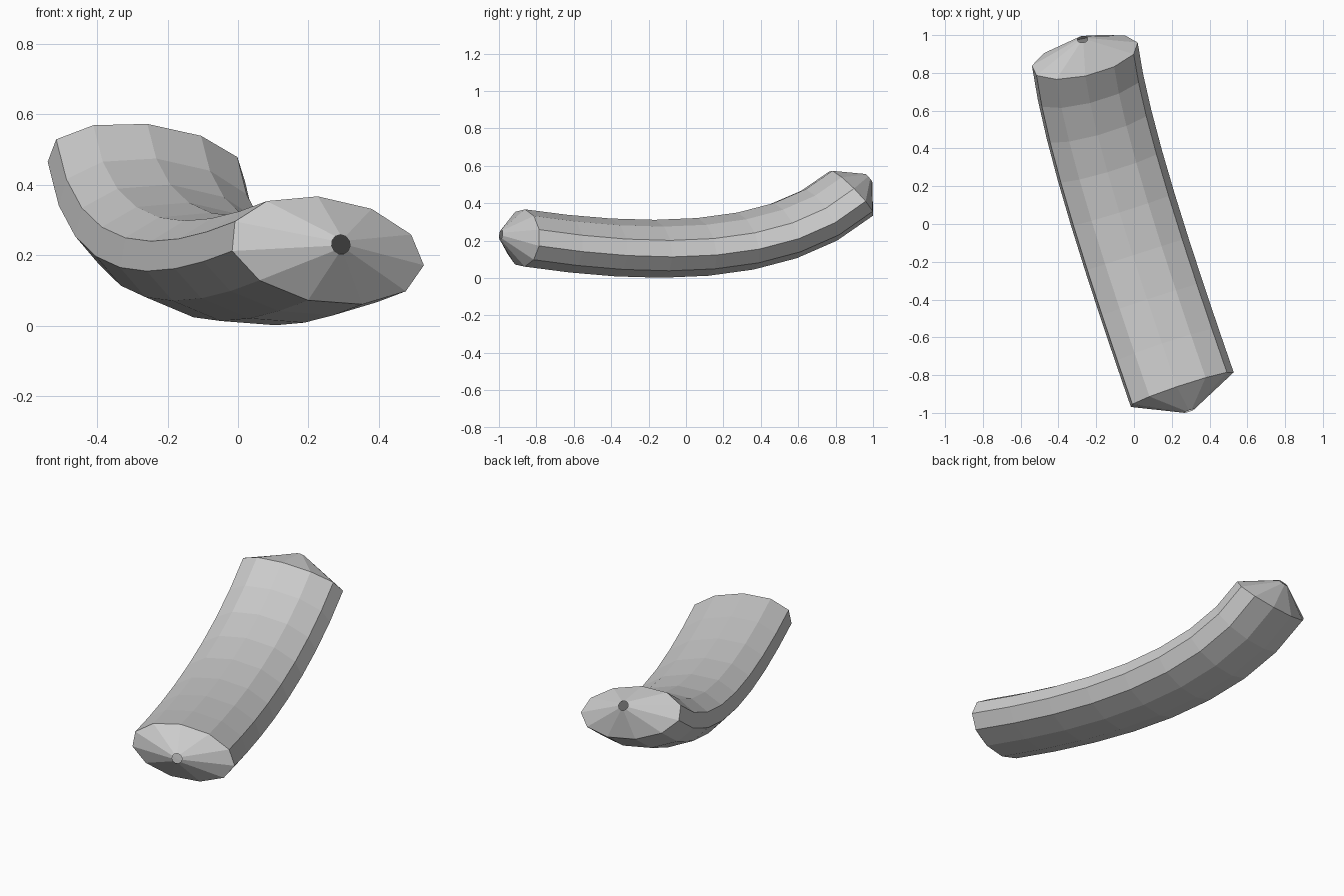
import bpy
import bmesh
from math import cos, sin, tau
from mathutils import Vector

cube = bpy.data.objects.get("Cube")
if cube:
    bpy.data.objects.remove(cube, do_unlink=True)

SIDES = 11          # sides of the oval section
SEGMENTS = 8        # steps along the bend
WIDE, THICK = 0.293, 0.152
CAP, HOLE = 0.123, 0.028

# Centre line, as a cubic curve bending upward toward the back
start = Vector((0.252, -0.875, 0.214))
end = Vector((-0.26, 0.885, 0.455))
start_dir = Vector((-0.325, 0.935, -0.138)).normalized()
end_dir = Vector((-0.10, 0.75, 0.65)).normalized()
handle_a = start + start_dir * 0.65
handle_b = end - end_dir * 0.55

# Direction of the oval's long axis at each end
start_wide = Vector((0.276, 0.089, -0.042))
end_wide = Vector((0.280, 0.075, -0.045))


def centre(t):
    s = 1 - t
    return start * s**3 + handle_a * 3 * s * s * t + handle_b * 3 * s * t * t + end * t**3


def direction(t):
    s = 1 - t
    d = (handle_a - start) * s * s + (handle_b - handle_a) * 2 * s * t + (end - handle_b) * t * t
    return d.normalized()


def add_ring(bm, t, wide, thick, offset=0.0):
    """Oval ring of vertices square to the centre line."""
    along = direction(t)
    axis = start_wide.lerp(end_wide, t)
    axis = (axis - along * axis.dot(along)).normalized()
    up = axis.cross(along)
    middle = centre(t) + along * offset
    return [bm.verts.new(middle + axis * wide * cos(k * tau / SIDES) + up * thick * sin(k * tau / SIDES))
            for k in range(SIDES)]


bm = bmesh.new()

# Front cone, bent body, back cone, with a small open hole at each tip
rings = [add_ring(bm, 0, HOLE, HOLE, -CAP)]
rings += [add_ring(bm, i / SEGMENTS, WIDE, THICK) for i in range(SEGMENTS + 1)]
rings.append(add_ring(bm, 1, HOLE, HOLE, CAP))
for a, b in zip(rings, rings[1:]):
    for k in range(SIDES):
        n = (k + 1) % SIDES
        bm.faces.new((a[k], a[n], b[n], b[k]))
bmesh.ops.recalc_face_normals(bm, faces=bm.faces)

# Make sure the surface faces outward
widest = max(bm.faces, key=lambda f: f.calc_center_median().z)
if widest.normal.z < 0:
    bmesh.ops.reverse_faces(bm, faces=bm.faces)

mesh = bpy.data.meshes.new("curved_body")
bm.to_mesh(mesh)
bm.free()
body = bpy.data.objects.new("curved_body", mesh)
bpy.context.collection.objects.link(body)

# Plain grey
grey = bpy.data.materials.new("light_grey")
grey.use_nodes = True
colour = (0.6, 0.6, 0.6, 1)
grey.diffuse_color = colour
grey.node_tree.nodes["Principled BSDF"].inputs["Base Color"].default_value = colour
mesh.materials.append(grey)
